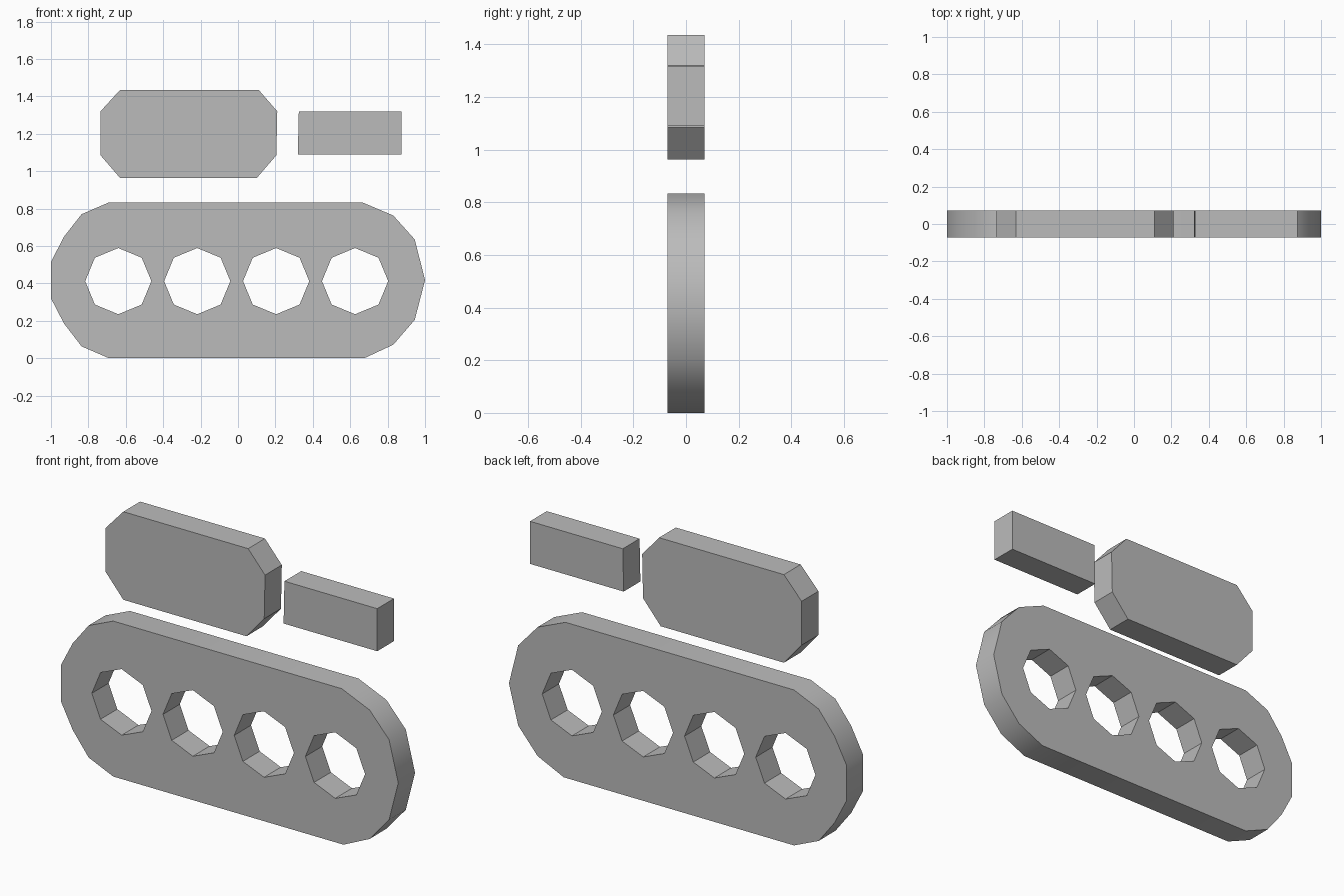
import bpy
import bmesh
from math import cos, sin, pi, radians
from mathutils import Vector

cube = bpy.data.objects.get("Cube")
if cube:
    bpy.data.objects.remove(cube, do_unlink=True)

HALF_DEPTH = 0.071

# One plain grey for every part
grey = bpy.data.materials.new("plain grey")
grey.use_nodes = True
colour = (0.5, 0.5, 0.5, 1)
grey.diffuse_color = colour
grey.node_tree.nodes["Principled BSDF"].inputs["Base Color"].default_value = colour


def plate(name, outline, holes=()):
    """Fill an x-z outline, leaving the holes open, and extrude it along y."""
    bm = bmesh.new()
    edges = []
    for loop in (outline, *holes):
        verts = [bm.verts.new((x, -HALF_DEPTH, z)) for x, z in loop]
        edges += [bm.edges.new((v, verts[i - 1])) for i, v in enumerate(verts)]
    bmesh.ops.triangle_fill(bm, edges=edges, use_beauty=True)
    back = bmesh.ops.extrude_face_region(bm, geom=bm.faces[:], use_keep_orig=True)
    moved = [g for g in back["geom"] if isinstance(g, bmesh.types.BMVert)]
    bmesh.ops.translate(bm, verts=moved, vec=Vector((0, 2 * HALF_DEPTH, 0)))
    bmesh.ops.recalc_face_normals(bm, faces=bm.faces[:])
    mesh = bpy.data.meshes.new(name)
    bm.to_mesh(mesh)
    bm.free()
    mesh.materials.append(grey)
    obj = bpy.data.objects.new(name, mesh)
    bpy.context.collection.objects.link(obj)
    bpy.ops.object.select_all(action="DESELECT")
    obj.select_set(True)
    bpy.context.view_layer.objects.active = obj
    bpy.ops.object.shade_smooth_by_angle(angle=radians(32))
    return obj


def octagon(cx, cz, r):
    return [(cx + r * cos(i * pi / 4), cz + r * sin(i * pi / 4)) for i in range(8)]


# Long rounded plate: blunt left end, pointed right end, four octagonal holes
track = [(-0.69, 0.833), (-0.836, 0.77), (-0.93, 0.65), (-1, 0.515),
         (-1, 0.32), (-0.93, 0.185), (-0.836, 0.063), (-0.69, 0),
         (0.675, 0), (0.83, 0.072), (0.945, 0.205), (1, 0.417),
         (0.945, 0.635), (0.83, 0.763), (0.665, 0.833)]
plate("track_plate", track,
      [octagon(-0.64 + 0.422 * i, 0.412, 0.177) for i in range(4)])

# Chamfered block above the plate
plate("chamfered_block", [(-0.63, 1.435), (0.11, 1.435), (0.21, 1.32), (0.205, 1.085),
                          (0.10, 0.963), (-0.63, 0.963), (-0.735, 1.085), (-0.735, 1.32)])

# Small bar beside the block
plate("small_bar", [(0.325, 1.318), (0.875, 1.318), (0.875, 1.09), (0.32, 1.09)])
